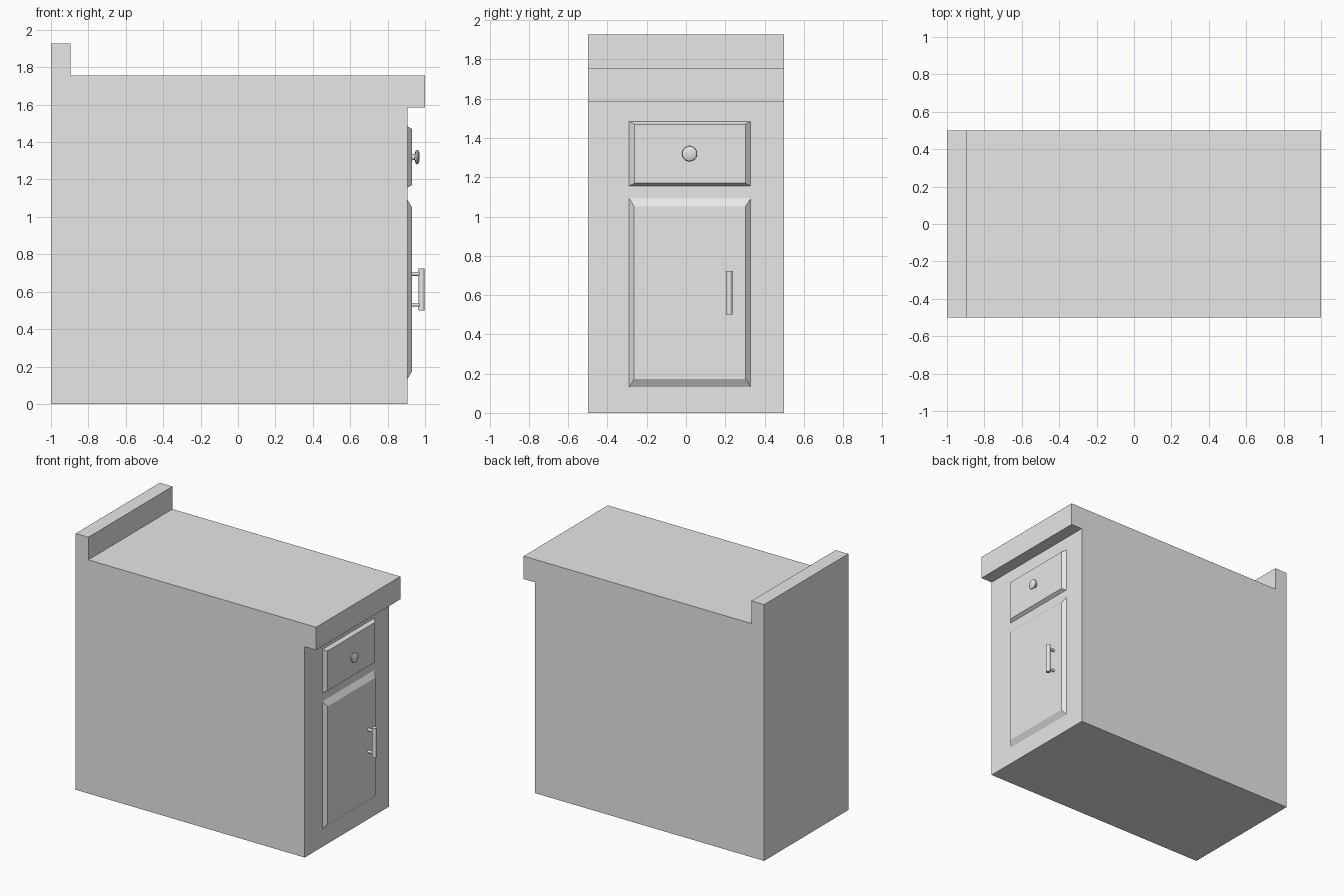
import bpy, bmesh, math
from mathutils import Matrix, Vector

cube = bpy.data.objects.get("Cube")
if cube:
    bpy.data.objects.remove(cube, do_unlink=True)

GREY = (0.8, 0.8, 0.8, 1)
mat = bpy.data.materials.new("plain grey")
mat.use_nodes = True
mat.diffuse_color = GREY
mat.node_tree.nodes["Principled BSDF"].inputs["Base Color"].default_value = GREY

FACE_X = 0.905     # cabinet front
PANEL_X = 0.93     # raised panel front


def finish(name, bm, smooth=False):
    bmesh.ops.recalc_face_normals(bm, faces=bm.faces)
    mesh = bpy.data.meshes.new(name)
    bm.to_mesh(mesh)
    bm.free()
    obj = bpy.data.objects.new(name, mesh)
    bpy.context.collection.objects.link(obj)
    mesh.materials.append(mat)
    if smooth:
        bpy.ops.object.select_all(action='DESELECT')
        obj.select_set(True)
        bpy.context.view_layer.objects.active = obj
        bpy.ops.object.shade_smooth_by_angle(angle=math.radians(40))
    return obj


def cabinet(name, profile, half_width):
    """Side profile in x, z swept across the width."""
    bm = bmesh.new()
    face = bm.faces.new([bm.verts.new((x, -half_width, z)) for x, z in profile])
    swept = bmesh.ops.extrude_face_region(bm, geom=[face])
    verts = [v for v in swept["geom"] if isinstance(v, bmesh.types.BMVert)]
    bmesh.ops.translate(bm, verts=verts, vec=(0, 2 * half_width, 0))
    return finish(name, bm)


def raised_panel(name, y0, y1, z0, z1, slope_y, slope_z):
    """Panel with sloping edges, standing off the cabinet front."""
    bm = bmesh.new()
    bmesh.ops.create_cube(bm, size=1)
    for v in bm.verts:
        outer = v.co.x > 0
        dy, dz = (slope_y, slope_z) if outer else (0, 0)
        y = y1 - dy if v.co.y > 0 else y0 + dy
        z = z1 - dz if v.co.z > 0 else z0 + dz
        v.co = (PANEL_X if outer else FACE_X - 0.01, y, z)
    return finish(name, bm)


def rod(name, start, end, radius):
    bm = bmesh.new()
    a, b = Vector(start), Vector(end)
    turn = (b - a).to_track_quat('Z', 'Y').to_matrix().to_4x4()
    bmesh.ops.create_cone(bm, cap_ends=True, segments=24, radius1=radius, radius2=radius,
                          depth=(b - a).length,
                          matrix=Matrix.Translation((a + b) / 2) @ turn)
    return finish(name, bm, smooth=True)


def turned_knob(name, profile, y, z):
    """Profile of (x, radius) spun around the x axis."""
    bm = bmesh.new()
    verts = [bm.verts.new((x, y, z + r)) for x, r in profile]
    edges = [bm.edges.new(pair) for pair in zip(verts, verts[1:])]
    bmesh.ops.spin(bm, geom=verts + edges, cent=(0, y, z), axis=(1, 0, 0),
                   angle=math.tau, steps=24, use_duplicate=False)
    bmesh.ops.remove_doubles(bm, verts=bm.verts, dist=0.0001)
    return finish(name, bm, smooth=True)


# Body, overhanging worktop and rear upstand in one silhouette
cabinet("cabinet_body", [(-1, 0), (FACE_X, 0), (FACE_X, 1.585), (1, 1.585),
                         (1, 1.757), (-0.895, 1.757), (-0.895, 1.927), (-1, 1.927)], 0.5)

# Drawer and door fronts
raised_panel("drawer_front", -0.3, 0.34, 1.15, 1.49, 0.038, 0.02)
raised_panel("door_front", -0.3, 0.34, 0.115, 1.11, 0.036, 0.058)

# Drawer knob
turned_knob("drawer_knob", [(0.925, 0.018), (0.945, 0.016), (0.95, 0.034), (0.956, 0.039),
                            (0.963, 0.037), (0.969, 0.025), (0.971, 0)], 0.018, 1.32)

# Door handle: upright bar on two posts
BAR_X, BAR_Y = 0.982, 0.22
rod("handle_bar", (BAR_X, BAR_Y, 0.5), (BAR_X, BAR_Y, 0.723), 0.016)
for label, z in (("lower", 0.53), ("upper", 0.695)):
    rod("handle_post_" + label, (0.92, BAR_Y, z), (BAR_X, BAR_Y, z), 0.01)
